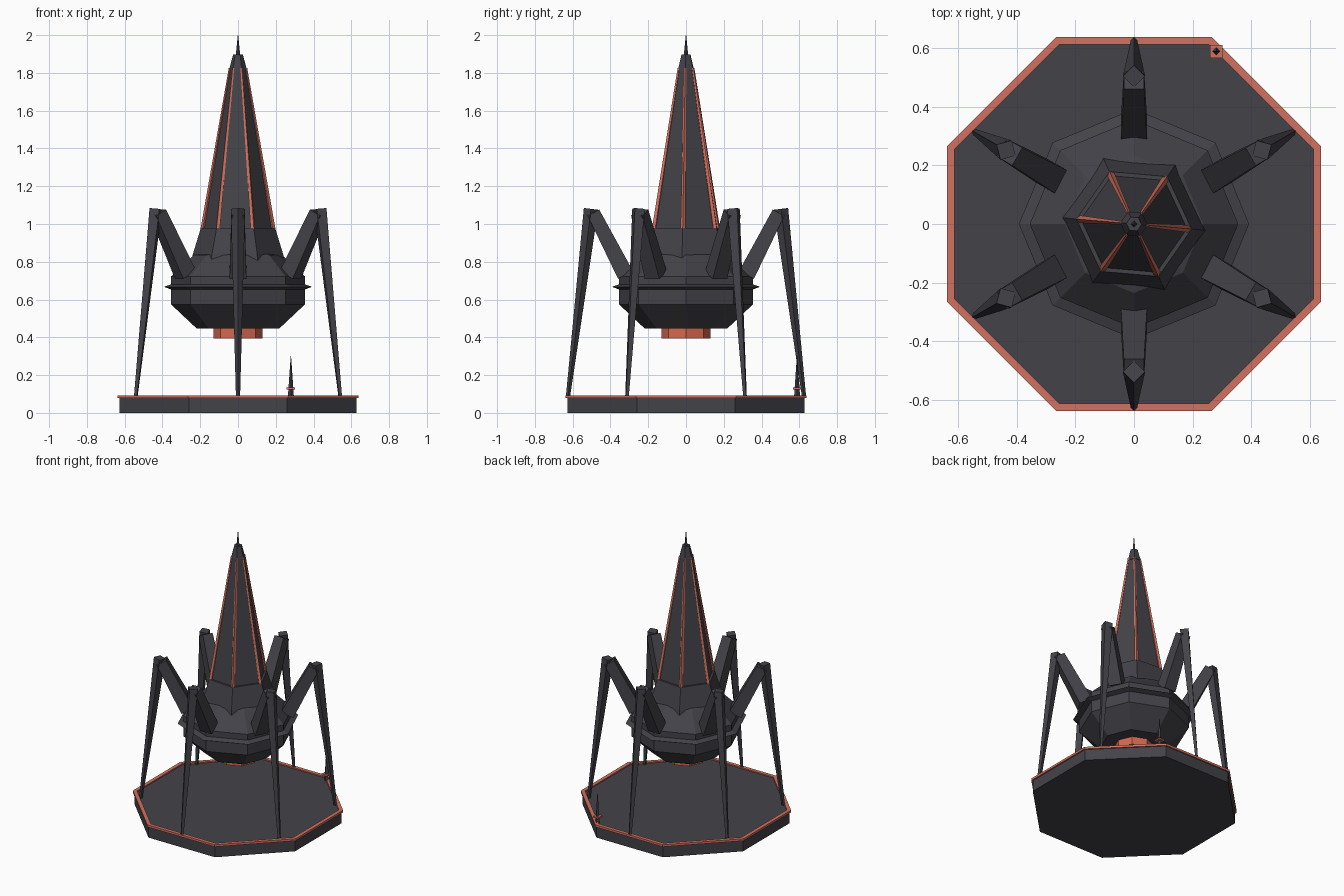
import bpy, bmesh, math
from mathutils import Vector

if "Cube" in bpy.data.objects:
    bpy.data.objects.remove(bpy.data.objects["Cube"])


def material(name, rgb):
    m = bpy.data.materials.new(name)
    m.diffuse_color = (*rgb, 1)
    m.use_nodes = True
    m.node_tree.nodes["Principled BSDF"].inputs["Base Color"].default_value = m.diffuse_color
    return m


DARK = material("charcoal", (0.055, 0.055, 0.066))
CORE = material("glow orange", (0.66, 0.14, 0.08))
TRIM = material("coral trim", (0.64, 0.165, 0.115))


def skin(name, rings, mat, closed=False):
    """Join rings of points into a flat-faced solid; closed makes a hollow ring."""
    bm = bmesh.new()
    vs = [[bm.verts.new(p) for p in ring] for ring in rings]
    n = len(vs[0])
    pairs = list(zip(vs, vs[1:]))
    if closed:
        pairs.append((vs[-1], vs[0]))
    else:
        bm.faces.new(vs[0])
        bm.faces.new(vs[-1])
    for a, b in pairs:
        for i in range(n):
            j = (i + 1) % n
            bm.faces.new((a[i], a[j], b[j], b[i]))
    bmesh.ops.recalc_face_normals(bm, faces=bm.faces)
    me = bpy.data.meshes.new(name)
    bm.to_mesh(me)
    bm.free()
    me.materials.append(mat)
    ob = bpy.data.objects.new(name, me)
    bpy.context.collection.objects.link(ob)
    return ob


def lathe(name, profile, sides, phase, mat, closed=False, at=(0, 0)):
    """Turn a (radius, z) profile with a low number of sides."""
    angs = [math.radians(phase) + math.tau * i / sides for i in range(sides)]
    rings = [[(at[0] + r * math.cos(a), at[1] + r * math.sin(a), z) for a in angs]
             for r, z in profile]
    return skin(name, rings, mat, closed)


def beam(name, angle, start, end, r0, r1, phase, mat):
    """Tapered four-sided beam between two (radius, z) points in a radial plane."""
    a = math.radians(angle)
    out = Vector((math.cos(a), math.sin(a), 0))
    p0, p1 = (out * r + Vector((0, 0, z)) for r, z in (start, end))
    u = Vector((-out.y, out.x, 0))
    v = (p1 - p0).normalized().cross(u)
    corners = [math.radians(phase + 90 * i) for i in range(4)]
    rings = [[p + (u * math.cos(t) + v * math.sin(t)) * r for t in corners]
             for p, r in ((p0, r0), (p1, r1))]
    return skin(name, rings, mat)


# Octagonal base and its raised rim
K = 1 / math.cos(math.pi / 8)
lathe("base", [(0.628 * K, 0), (0.628 * K, 0.085)], 8, 22.5, DARK)
lathe("base_rim", [(0.612 * K, 0.078), (0.637 * K, 0.078),
                   (0.637 * K, 0.093), (0.612 * K, 0.093)], 8, 22.5, TRIM, True)

# Body with sharp belt, and glowing core below
lathe("body", [(0.22, 0.448), (0.355, 0.575), (0.355, 0.722),
               (0.235, 0.835), (0.12, 0.87)], 8, 0, DARK)
lathe("belt", [(0.33, 0.645), (0.392, 0.667), (0.33, 0.69)], 8, 0, DARK, True)
lathe("core", [(0.13, 0.393), (0.13, 0.46)], 8, 0, CORE)

# Hexagonal spire: collar, tall taper, cap and needle
TURN = -5
lathe("spire_collar", [(0.255, 0.76), (0.24, 0.84), (0.197, 0.98)], 6, TURN, DARK)
lathe("spire", [(0.183, 0.97), (0.042, 1.82)], 6, TURN, DARK)
lathe("spire_cap", [(0.047, 1.815), (0.026, 1.898)], 6, TURN, DARK)
lathe("needle", [(0.012, 1.89), (0.001, 2.0)], 4, 0, DARK)

# Bright strips along the spire edges, and six jointed legs
for i in range(6):
    beam(f"spire_strip_{i + 1}", TURN + 60 * i, (0.187, 0.968), (0.043, 1.825),
         0.013, 0.006, 0, TRIM)
    ang = 30 + 60 * i
    beam(f"upper_leg_{i + 1}", ang, (0.32, 0.73), (0.49, 1.06), 0.063, 0.049, 45, DARK)
    beam(f"lower_leg_{i + 1}", ang, (0.503, 1.08), (0.625, 0.085), 0.038, 0.011, 0, DARK)

# Small antenna with a bright plate at the edge of the base
SPOT = (0.28, 0.588)
lathe("antenna", [(0.016, 0.08), (0.013, 0.13), (0.001, 0.30)], 4, 0, DARK, at=SPOT)
lathe("antenna_plate", [(0.031, 0.124), (0.031, 0.134)], 4, 45, TRIM, at=SPOT)
